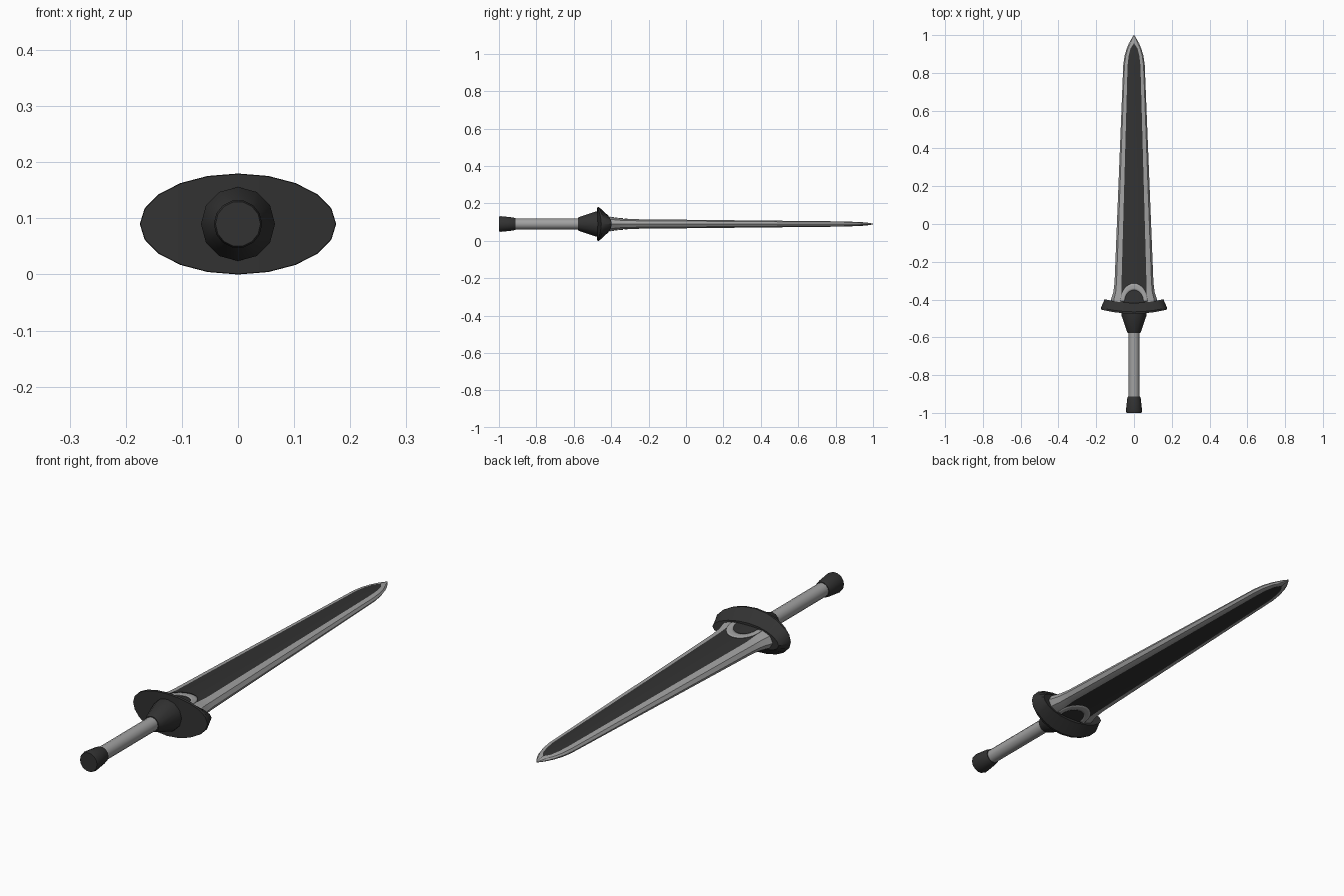
import bpy, bmesh, math

if "Cube" in bpy.data.objects:
    bpy.data.objects.remove(bpy.data.objects["Cube"])

CZ = 0.09  # height of the sword's axis


def material(name, v):
    m = bpy.data.materials.new(name)
    m.diffuse_color = (v, v, v, 1)
    m.use_nodes = True
    m.node_tree.nodes["Principled BSDF"].inputs["Base Color"].default_value = m.diffuse_color
    return m


DARK = material("dark_iron", 0.032)
LIGHT = material("light_steel", 0.36)


def finish(bm, name, mats, angle):
    bmesh.ops.recalc_face_normals(bm, faces=bm.faces)
    me = bpy.data.meshes.new(name)
    bm.to_mesh(me)
    bm.free()
    for m in mats:
        me.materials.append(m)
    ob = bpy.data.objects.new(name, me)
    bpy.context.collection.objects.link(ob)
    bpy.ops.object.select_all(action='DESELECT')
    ob.select_set(True)
    bpy.context.view_layer.objects.active = ob
    bpy.ops.object.shade_smooth_by_angle(angle=math.radians(angle))
    return ob


def loft(name, rings, mats, dark_sides=(), angle=35):
    """Skin rings that are symmetric in z, closing both ends with strips."""
    bm = bmesh.new()
    vs = [[bm.verts.new(p) for p in r] for r in rings]
    n = len(rings[0])
    for a, b in zip(vs, vs[1:]):
        for i in range(n):
            j = (i + 1) % n
            f = bm.faces.new((a[i], a[j], b[j], b[i]))
            f.material_index = 1 if i in dark_sides else 0
    for r in (vs[0], vs[-1]):
        for i in range(n // 2):
            quad = [r[i], r[i + 1], r[n - i - 1], r[(n - i) % n]]
            bm.faces.new(list(dict.fromkeys(quad)))
    return finish(bm, name, mats, angle)


def ellipse(y, rx, rz, n, bend=0.0):
    ring = []
    for i in range(n):
        a = 2 * math.pi * i / n
        c = math.cos(a)
        ring.append((rx * c, y + bend * c * c, CZ + rz * math.sin(a)))
    return ring


def turned(name, profile, mat, n):
    return loft(name, [ellipse(y, r, r, n) for y, r in profile], [mat])


# Handle parts
turned("pommel", [(-1.0, 0.040), (-0.99, 0.043), (-0.925, 0.036), (-0.912, 0.032)], DARK, 14)
turned("grip", [(-0.92, 0.029), (-0.56, 0.029)], LIGHT, 14)
turned("collar", [(-0.577, 0.033), (-0.565, 0.039), (-0.485, 0.066), (-0.45, 0.066)], DARK, 12)

# Oval guard, bent slightly towards the blade
loft("guard", [ellipse(-0.475, 0.174, 0.089, 20, 0.022),
               ellipse(-0.465, 0.175, 0.090, 20, 0.022),
               ellipse(-0.418, 0.155, 0.047, 20, 0.020)], [DARK])

# Blade stations: y, half width, panel half width, half thickness
BLADE = [(-0.43, 0.126, 0.066, 0.038), (-0.40, 0.122, 0.066, 0.036),
         (-0.36, 0.109, 0.066, 0.030), (-0.31, 0.103, 0.066, 0.026),
         (0.84, 0.057, 0.034, 0.014), (0.89, 0.050, 0.028, 0.012),
         (0.93, 0.038, 0.018, 0.010), (0.955, 0.028, 0.001, 0.009),
         (0.98, 0.014, 0.001, 0.006), (1.0, 0.001, 0.0005, 0.001)]


def blade_ring(y, w, p, h):
    m = p + 0.72 * (w - p)
    half = [(w, 0), (m, 0.68 * h), (p, h), (-p, h), (-m, 0.68 * h), (-w, 0)]
    return [(x, y, CZ + z) for x, z in half + [(x, -z) for x, z in half[-2:0:-1]]]


loft("blade", [blade_ring(*s) for s in BLADE], [LIGHT, DARK], dark_sides=(2, 7), angle=30)


def thickness(y):
    for a, b in zip(BLADE, BLADE[1:]):
        if a[0] <= y <= b[0]:
            return a[3] + (b[3] - a[3]) * (y - a[0]) / (b[0] - a[0])
    return 0


# Light arch inlaid at the base of the panel on both faces
for side, label in ((1, "upper"), (-1, "lower")):
    bm = bmesh.new()
    rows = []
    for i in range(25):
        a = math.pi * i / 24
        row = []
        for k in range(4):
            x = (0.050 + 0.007 * k) * math.cos(a)
            y = -0.41 + (0.060 + 0.012 * k) * math.sin(a)
            row.append(bm.verts.new((x, y, CZ + side * (thickness(y) + 0.0015))))
        rows.append(row)
    for a, b in zip(rows, rows[1:]):
        for k in range(3):
            q = (a[k], a[k + 1], b[k + 1], b[k])
            bm.faces.new(q)
    ob = finish(bm, label + "_arch_inlay", [LIGHT], 30)
    solid = ob.modifiers.new("thickness", 'SOLIDIFY')
    solid.thickness = 0.002
    solid.offset = 0
